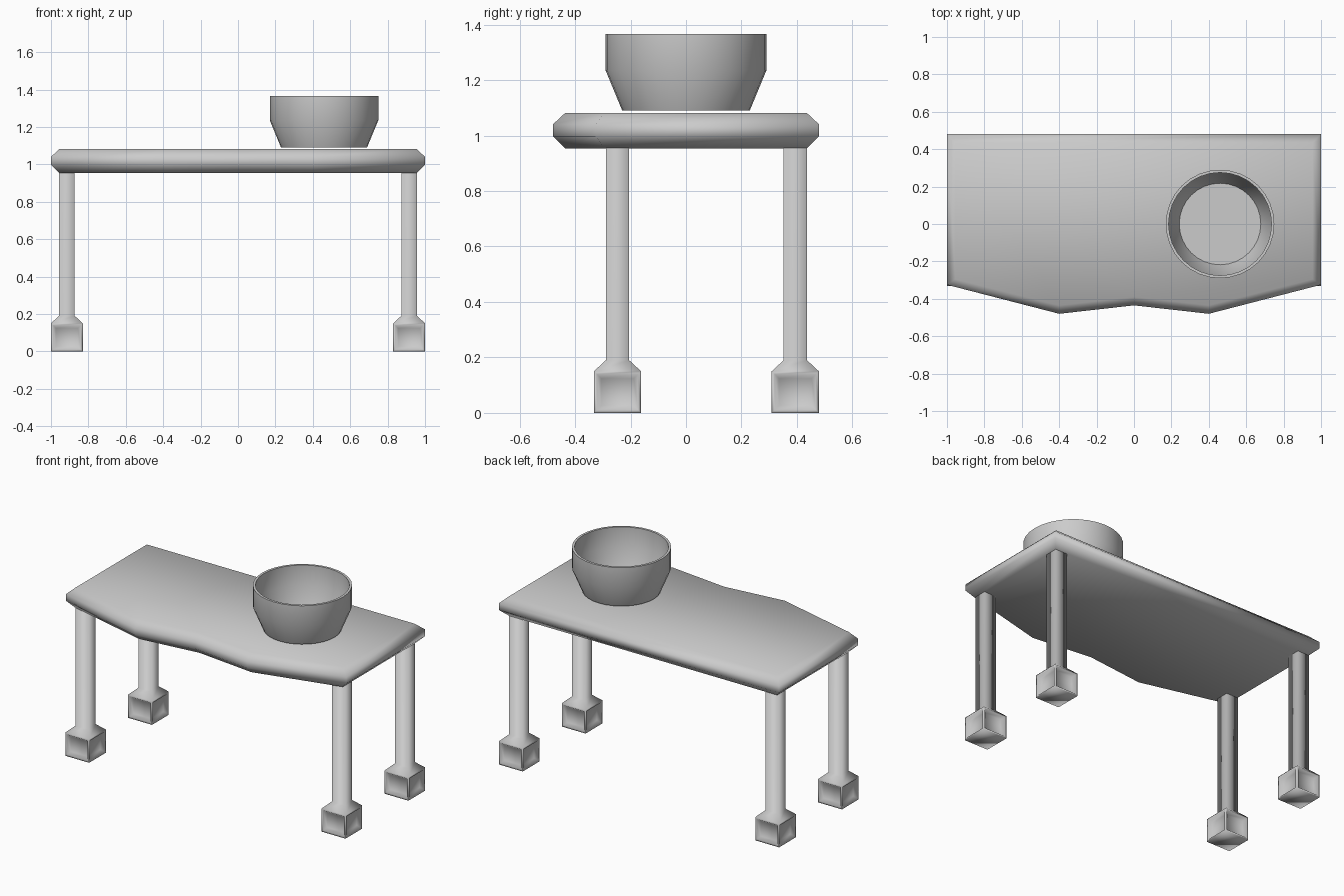
import bpy, bmesh, math

if "Cube" in bpy.data.objects:
    bpy.data.objects.remove(bpy.data.objects["Cube"])


def finish(name, bm, angle=None):
    bmesh.ops.recalc_face_normals(bm, faces=bm.faces)
    mesh = bpy.data.meshes.new(name)
    bm.to_mesh(mesh)
    bm.free()
    obj = bpy.data.objects.new(name, mesh)
    bpy.context.collection.objects.link(obj)
    bpy.ops.object.select_all(action='DESELECT')
    obj.select_set(True)
    bpy.context.view_layer.objects.active = obj
    if angle is None:
        bpy.ops.object.shade_smooth()
    else:
        bpy.ops.object.shade_smooth_by_angle(angle=math.radians(angle))
    return obj


def loft(bm, rings):
    """Skin a stack of closed rings and cap both ends."""
    loops = [[bm.verts.new(p) for p in ring] for ring in rings]
    for a, b in zip(loops, loops[1:]):
        n = len(a)
        for i in range(n):
            j = (i + 1) % n
            bm.faces.new((a[i], a[j], b[j], b[i]))
    bm.faces.new(loops[0])
    bm.faces.new(loops[-1])


def mirrored(half):
    """Complete a right-hand outline that starts on the centre line."""
    return half + [(-x, y) for x, y in reversed(half) if x > 0]


# Table top: wavy front outline with chamfered rim
outer = mirrored([(0, -0.435), (0.4, -0.48), (1, -0.325), (1, 0.48)])
inner = mirrored([(0, -0.39), (0.4, -0.435), (0.955, -0.295), (0.955, 0.435)])
bm = bmesh.new()
loft(bm, [[(x, y, z) for x, y in ring] for ring, z in
          ((inner, 0.953), (outer, 0.997), (outer, 1.04), (inner, 1.082))])
finish("table_top", bm)


# Legs: square post on a block foot with recessed side panels
def square(h, z):
    return [(-h, -h, z), (h, -h, z), (h, h, z), (-h, h, z)]


def leg(name, x, y):
    bm = bmesh.new()
    loft(bm, [square(0.085, 0), square(0.085, 0.15),
              square(0.042, 0.19), square(0.042, 0.97)])
    bmesh.ops.recalc_face_normals(bm, faces=bm.faces)
    panels = [f for f in bm.faces
              if abs(f.normal.z) < 0.1 and f.calc_center_median().z < 0.15]
    bmesh.ops.inset_individual(bm, faces=panels, thickness=0.015)
    bmesh.ops.inset_individual(bm, faces=panels, thickness=0.022, depth=-0.02)
    finish(name, bm).location = (x, y, 0)


for side, x in (("left", -0.915), ("right", 0.915)):
    leg("front_leg_" + side, x, -0.247)
    leg("back_leg_" + side, x, 0.394)

# Bowl: lathed open vessel with a thin wall
profile = [(0.23, 1.09), (0.29, 1.235), (0.29, 1.366),
           (0.275, 1.366), (0.275, 1.238), (0.218, 1.105)]
N = 32
bm = bmesh.new()
loft(bm, [[(r * math.cos(2 * math.pi * i / N), r * math.sin(2 * math.pi * i / N), z)
           for i in range(N)] for r, z in profile])
finish("bowl", bm, 40).location = (0.46, 0, 0)
